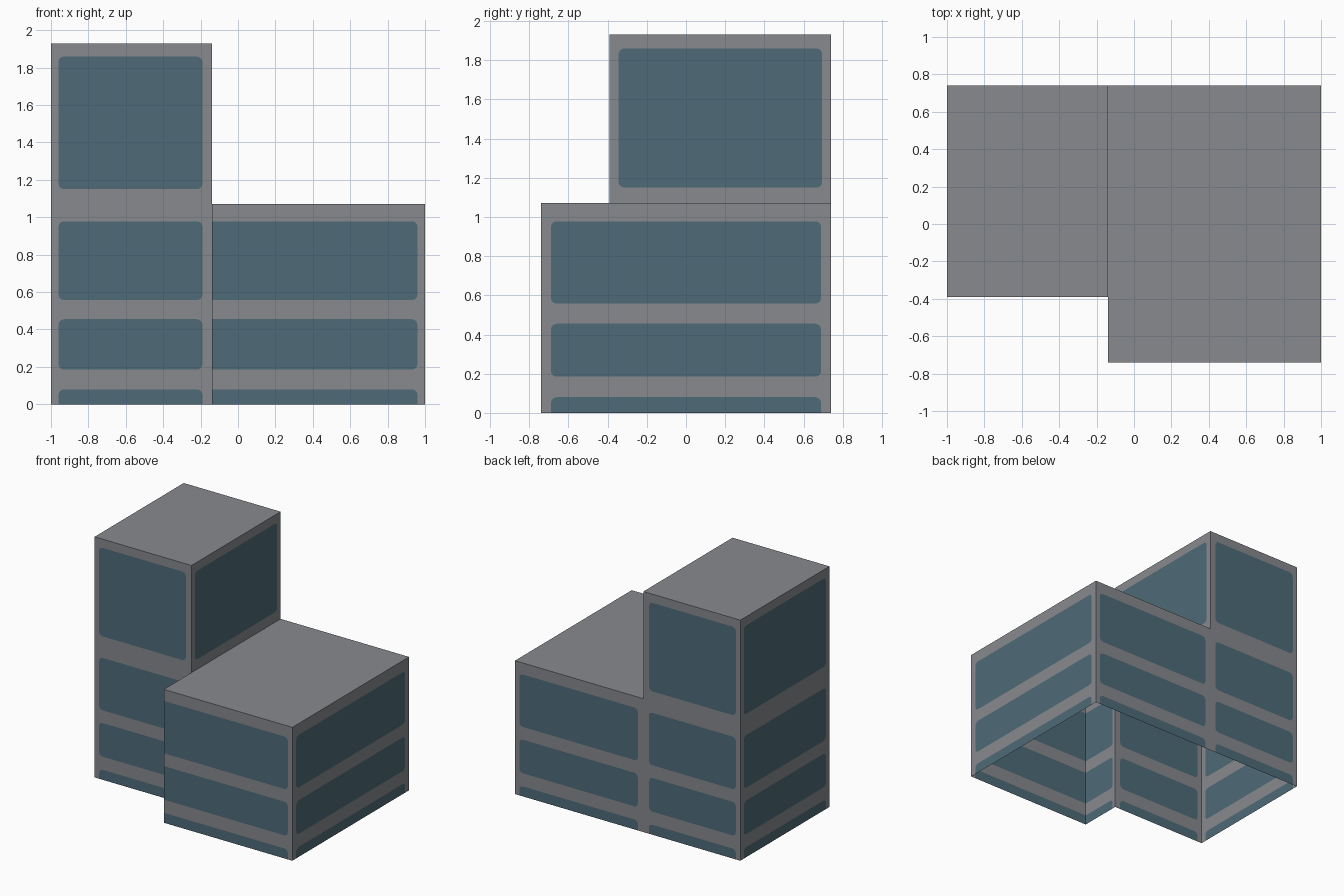
import bpy, bmesh, math
from mathutils import Vector

if "Cube" in bpy.data.objects:
    bpy.data.objects.remove(bpy.data.objects["Cube"])

# Main dimensions
X0, XM, X1 = -1.0, -0.14, 1.0
Y0, YM, Y1 = -0.74, -0.39, 0.74
LOW, HIGH = 1.07, 1.93
ROWS = [(0.0, 0.08), (0.185, 0.455), (0.557, 0.978)]
TOP_ROW = (1.15, 1.86)
R = 0.03


def material(name, rgb):
    m = bpy.data.materials.new(name)
    m.diffuse_color = (*rgb, 1)
    m.use_nodes = True
    m.node_tree.nodes["Principled BSDF"].inputs["Base Color"].default_value = m.diffuse_color
    return m


WALL = material("grey wall", (0.245, 0.252, 0.27))
GLASS = material("blue glass", (0.077, 0.146, 0.19))


def add_face(bm, pts, mat=0):
    bm.faces.new([bm.verts.new(p) for p in pts]).material_index = mat


def add_wall(bm, a, b, z0, z1, left, right, rows):
    """Wall from a to b (outside on the right) with window bands cut into it."""
    a, b = Vector((*a, 0)), Vector((*b, 0))
    width, d = (b - a).length, (b - a).normalized()

    def face(uv, mat=0):
        add_face(bm, [a + d * u + Vector((0, 0, z)) for u, z in uv], mat)

    def rect(u0, u1, v0, v1):
        if u1 - u0 > 1e-5 and v1 - v0 > 1e-5:
            face([(u0, v0), (u1, v0), (u1, v1), (u0, v1)])

    u0, u1 = left, width - right
    z = z0
    for v0, v1 in rows:
        rect(0, width, z, v0)
        rect(0, u0, v0, v1)
        rect(u1, width, v0, v1)
        # Window outline, rounded where it does not meet the wall's edge
        outline = []
        for i, (u, v) in enumerate([(u0, v0), (u1, v0), (u1, v1), (u0, v1)]):
            if v <= z0 or u <= 0 or u >= width:
                outline.append((u, v))
                continue
            cu = u + (R if u == u0 else -R)
            cv = v + (R if v == v0 else -R)
            arc = []
            for k in range(4):
                t = math.pi + i * math.pi / 2 + k * math.pi / 6
                arc.append((cu + R * math.cos(t), cv + R * math.sin(t)))
            outline += arc
            face([(u, v)] + arc[::-1])
        face(outline, 1)
        z = v1
    rect(0, width, z, z1)


def make(name, walls, roof):
    bm = bmesh.new()
    for w in walls:
        add_wall(bm, *w)
    x0, x1, y0, y1, z = roof
    add_face(bm, [(x0, y0, z), (x1, y0, z), (x1, y1, z), (x0, y1, z)])
    bmesh.ops.remove_doubles(bm, verts=bm.verts, dist=1e-5)
    me = bpy.data.meshes.new(name)
    bm.to_mesh(me)
    bm.free()
    me.materials.append(WALL)
    me.materials.append(GLASS)
    bpy.context.collection.objects.link(bpy.data.objects.new(name, me))


# Tall tower: front, upper right, back and left walls
ALL = ROWS + [TOP_ROW]
make("tall_tower", [
    ((X0, YM), (XM, YM), 0, HIGH, 0.04, 0.05, ALL),
    ((XM, YM), (XM, Y1), LOW, HIGH, 0.045, 0.045, [TOP_ROW]),
    ((XM, Y1), (X0, Y1), 0, HIGH, 0.05, 0.04, ALL),
    ((X0, Y1), (X0, YM), 0, HIGH, 0.045, 0.045, ALL),
], (X0, XM, YM, Y1, HIGH))

# Low block: step side, front, right and back walls (open to the tower inside)
make("low_block", [
    ((XM, YM), (XM, Y0), 0, LOW, 0.03, 0, ROWS),
    ((XM, Y0), (X1, Y0), 0, LOW, 0, 0.04, ROWS),
    ((X1, Y0), (X1, Y1), 0, LOW, 0.05, 0.05, ROWS),
    ((X1, Y1), (XM, Y1), 0, LOW, 0.04, 0.05, ROWS),
], (XM, X1, Y0, Y1, LOW))
